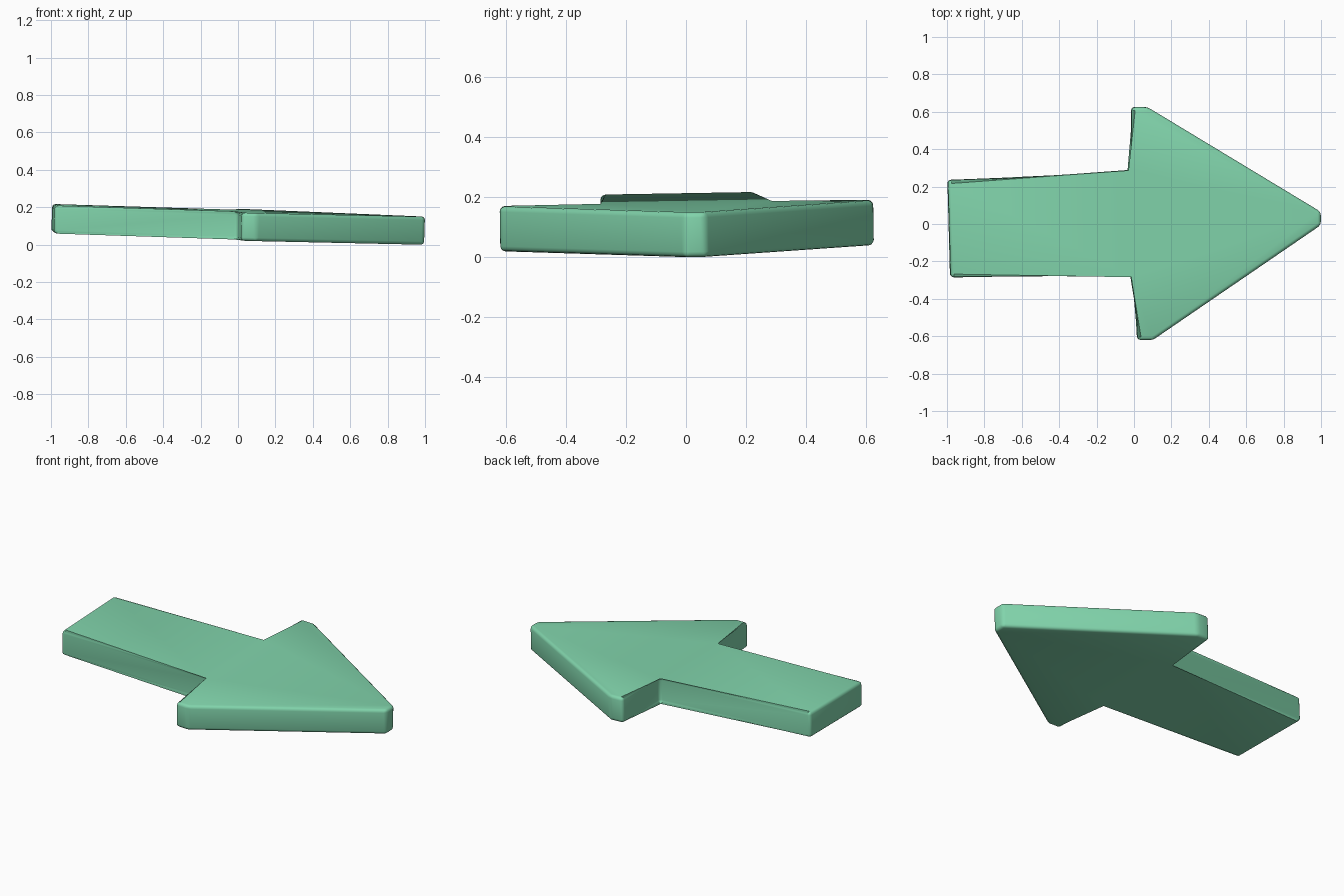
import bpy, bmesh
from mathutils import Vector

if "Cube" in bpy.data.objects:
    bpy.data.objects.remove(bpy.data.objects["Cube"])

# Arrow outline seen from above, counter-clockwise
outline = [(-0.982, -0.285), (0.0, -0.265), (0.018, -0.62), (0.098, -0.62),
           (0.997, -0.005), (0.997, 0.066), (0.072, 0.625), (-0.014, 0.625),
           (-0.014, 0.27), (-0.996, 0.235)]

# The slab leans: lowest at the tip, slightly raised towards the back
SLOPE_X, SLOPE_Y, MID_Z, THICK = -0.0325, 0.016, 0.110, 0.15
normal = Vector((-SLOPE_X, -SLOPE_Y, 1)).normalized()

bm = bmesh.new()
centres = [Vector((x, y, MID_Z + SLOPE_X * x + SLOPE_Y * y)) for x, y in outline]
low = [bm.verts.new(c - normal * THICK / 2) for c in centres]
high = [bm.verts.new(c + normal * THICK / 2) for c in centres]
bm.faces.new(high)
bm.faces.new(low[::-1])
for i in range(len(low)):
    j = (i + 1) % len(low)
    bm.faces.new((low[i], low[j], high[j], high[i]))

# Soft rounded edges
bmesh.ops.bevel(bm, geom=bm.edges[:], offset=0.018, offset_type='OFFSET',
                segments=3, profile=0.5, affect='EDGES', clamp_overlap=True)
bmesh.ops.recalc_face_normals(bm, faces=bm.faces[:])

# Rest the lowest point on the ground
bottom = min(v.co.z for v in bm.verts)
bmesh.ops.translate(bm, verts=bm.verts[:], vec=(0, 0, -bottom))

mesh = bpy.data.meshes.new("arrow")
bm.to_mesh(mesh)
bm.free()
arrow = bpy.data.objects.new("arrow", mesh)
bpy.context.collection.objects.link(arrow)

# Mint green finish
mat = bpy.data.materials.new("mint_green")
mat.diffuse_color = (0.22, 0.66, 0.41, 1)
mat.use_nodes = True
mat.node_tree.nodes["Principled BSDF"].inputs["Base Color"].default_value = mat.diffuse_color
mesh.materials.append(mat)

bpy.context.view_layer.objects.active = arrow
arrow.select_set(True)
bpy.ops.object.shade_smooth_by_angle(angle=0.7)
